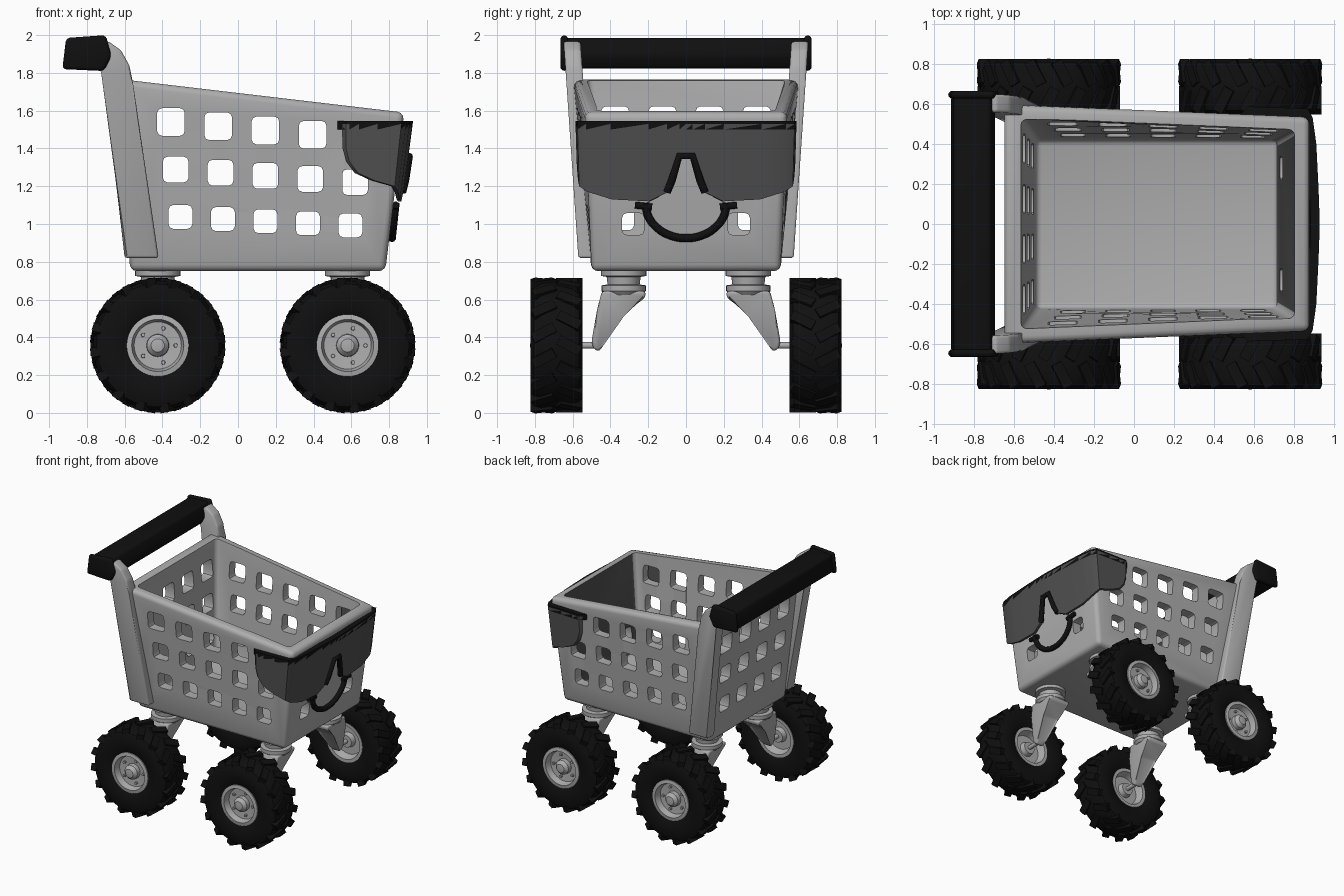
import bpy, bmesh
from math import radians, pi, cos, sin
from mathutils import Matrix, Vector

if "Cube" in bpy.data.objects:
    bpy.data.objects.remove(bpy.data.objects["Cube"])


def material(name, value):
    m = bpy.data.materials.new(name)
    m.use_nodes = True
    col = (value, value, value, 1)
    m.diffuse_color = col
    m.node_tree.nodes["Principled BSDF"].inputs["Base Color"].default_value = col
    return m


GREY = material("light grey plastic", 0.42)
LENS = material("dark grey lens", 0.08)
BLACK = material("black rubber", 0.005)


def select(ob):
    bpy.ops.object.select_all(action="DESELECT")
    ob.select_set(True)
    bpy.context.view_layer.objects.active = ob


def make(name, bm, mat, angle=35):
    bmesh.ops.recalc_face_normals(bm, faces=bm.faces[:])
    me = bpy.data.meshes.new(name)
    bm.to_mesh(me)
    bm.free()
    ob = bpy.data.objects.new(name, me)
    bpy.context.collection.objects.link(ob)
    me.materials.append(mat)
    select(ob)
    bpy.ops.object.shade_smooth_by_angle(angle=radians(angle))
    return ob


def add_loft(bm, rings):
    rows = [[bm.verts.new(p) for p in r] for r in rings]
    n = len(rows[0])
    for a, b in zip(rows, rows[1:]):
        for i in range(n):
            bm.faces.new((a[i], a[(i + 1) % n], b[(i + 1) % n], b[i]))
    bm.faces.new(rows[0])
    bm.faces.new(rows[-1])


def loft(name, rings, mat, bevel=0, segs=3):
    bm = bmesh.new()
    add_loft(bm, rings)
    if bevel:
        bmesh.ops.bevel(bm, geom=bm.edges[:], offset=bevel, segments=segs,
                        profile=0.5, affect="EDGES", clamp_overlap=True)
    return make(name, bm, mat)


def lathe(profile, steps=40):
    # profile of (radius, height), turned about z
    bm = bmesh.new()
    vs = [bm.verts.new((r, 0, h)) for r, h in profile]
    es = [bm.edges.new(p) for p in zip(vs, vs[1:])]
    bmesh.ops.spin(bm, geom=vs + es, cent=(0, 0, 0), axis=(0, 0, 1),
                   angle=2 * pi, steps=steps)
    bmesh.ops.remove_doubles(bm, verts=bm.verts[:], dist=0.0005)
    return bm


def tube(name, pts, radius, mat, smooth=True):
    cu = bpy.data.curves.new(name, "CURVE")
    cu.dimensions = "3D"
    cu.bevel_depth = radius
    cu.bevel_resolution = 3
    cu.use_fill_caps = True
    sp = cu.splines.new("BEZIER")
    sp.bezier_points.add(len(pts) - 1)
    for b, p in zip(sp.bezier_points, pts):
        b.co = p
        b.handle_left_type = b.handle_right_type = "AUTO" if smooth else "VECTOR"
    ob = bpy.data.objects.new(name, cu)
    bpy.context.collection.objects.link(ob)
    cu.materials.append(mat)
    select(ob)
    bpy.ops.object.convert(target="MESH")


def cutter(spots, to_point, a, b):
    # rounded square pegs; spots of (u, v, half size)
    bm = bmesh.new()
    for u, v, h in spots:
        ring = []
        for k in range(12):
            t = radians(90 * (k // 3) + 45 * (k % 3))
            c = radians(90 * (k // 3) + 45)
            s = (h - 0.025) * 2 ** 0.5
            ring.append((u + s * cos(c) + 0.025 * cos(t), v + s * sin(c) + 0.025 * sin(t)))
        add_loft(bm, [[to_point(p, q, d) for p, q in ring] for d in (a, b)])
    return make("hole_cutter", bm, GREY)


def subtract(ob, tool):
    mod = ob.modifiers.new("cut", "BOOLEAN")
    mod.operation, mod.solver, mod.object = "DIFFERENCE", "EXACT", tool
    select(ob)
    bpy.ops.object.modifier_apply(modifier=mod.name)
    bpy.data.objects.remove(tool)


def rect(xb, xf, yb, yf, zb, zf):
    return [(xb, -yb, zb), (xf, -yf, zf), (xf, yf, zf), (xb, yb, zb)]


# Basket: tapered tub, hollowed and pierced
basket = loft("basket", [rect(-0.57, 0.78, 0.5, 0.5, 0.75, 0.75),
                         rect(-0.65, 0.88, 0.6, 0.535, 1.77, 1.59)], GREY, 0.035)
subtract(basket, loft("cavity", [rect(-0.49, 0.715, 0.42, 0.42, 0.83, 0.83),
                                 rect(-0.58, 0.825, 0.545, 0.485, 1.95, 1.8)], GREY, 0.03))
side, back = [], []
for row in range(3):
    half = 0.073 - 0.005 * row
    for i in range(5):
        x = 0.145 + (i - 2) * (0.25 - 0.0125 * row)
        side.append((x, 1.495 - 0.24 * row - (0.09 - 0.02 * row) * (x - 0.145), half))
    for i in range(4):
        back.append(((i - 1.5) * (0.25 - 0.012 * row), 1.55 - 0.26 * row, half))
subtract(basket, cutter(side, lambda u, v, d: (u, d, v), -0.9, 0.9))
subtract(basket, cutter(back, lambda u, v, d: (d, u, v), -0.9, -0.3))
subtract(basket, cutter([(-0.28, 1, 0.058), (0.28, 1, 0.058)],
                        lambda u, v, d: (d, u, v), 0.6, 1))
# Dark inner face of the front wall
basket.data.materials.append(LENS)
for p in basket.data.polygons:
    c = p.center
    if p.normal.x < -0.8 and c.x > 0.68 and c.z > 0.85 and abs(c.y) < 0.4:
        p.material_index = 1
select(basket)
bpy.ops.object.shade_smooth_by_angle(angle=radians(35))

# Handle posts, leaning outward as they rise
POST = [(-0.6, 0.82), (-0.42, 0.82), (-0.555, 1.74), (-0.575, 1.84), (-0.62, 1.92),
        (-0.69, 1.97), (-0.77, 1.92), (-0.71, 1.8)]
GRIP = [(-0.93, 1.82), (-0.71, 1.81), (-0.67, 1.89), (-0.7, 2.0), (-0.91, 1.985)]
MID = Vector((-0.82, 1.9))


def grip(name, a, b, scale):
    pts = [MID + (Vector(p) - MID) * scale for p in GRIP]
    loft(name, [[(p.x, y, p.y) for p in pts] for y in (a, b)], BLACK, 0.02)


grip("handle_bar", -0.64, 0.64, 0.87)
for s, word in ((-1, "right"), (1, "left")):
    loft("handle_post_" + word,
         [[(x, s * (y + 0.068 * (z - 0.82)), z) for x, z in POST] for y in (0.48, 0.57)],
         GREY, 0.014)
    grip("handle_cap_" + word, s * 0.625, s * 0.665, 1)

# Casters and wheels
TIRE = [(0.155, -0.11), (0.19, -0.13), (0.28, -0.138), (0.325, -0.12), (0.343, -0.08)]
TIRE = TIRE + [(r, -h) for r, h in reversed(TIRE)] + TIRE[:1]
HUB = [(0, -0.1), (0.05, -0.1), (0.06, -0.06), (0.12, -0.06), (0.14, -0.12), (0.165, -0.12),
       (0.165, 0.125), (0.138, 0.13), (0.125, 0.08), (0.06, 0.075), (0.058, 0.11),
       (0.035, 0.135), (0, 0.14)]
SWIVEL = [(0, 0.77), (0.1, 0.77), (0.12, 0.75), (0.12, 0.725), (0.09, 0.72), (0.085, 0.68),
          (0.117, 0.675), (0.117, 0.645), (0.1, 0.625), (0, 0.625)]
ARM = [(0.215, 0.645), (0.445, 0.645), (0.47, 0.55), (0.5, 0.38), (0.49, 0.34), (0.46, 0.325),
       (0.435, 0.36), (0.34, 0.52), (0.215, 0.61)]
for end, cx in (("rear", -0.425), ("front", 0.58)):
    for s, word in ((-1, "right"), (1, "left")):
        tag = "_" + end + "_" + word
        place = Matrix.Translation((cx, s * 0.686, 0.357)) @ Matrix.Rotation(-s * pi / 2, 4, "X")
        # tire with two staggered rows of slanted lugs
        bm = lathe(TIRE, 48)
        for k in range(32):
            d = 1 if k % 2 else -1
            bmesh.ops.create_cube(bm, size=1, matrix=Matrix.Rotation(k * pi / 16, 4, "Z")
                                  @ Matrix.Translation((0.333, 0, d * 0.068))
                                  @ Matrix.Rotation(d * radians(28), 4, "X")
                                  @ Matrix.Diagonal((0.046, 0.055, 0.13, 1)))
        bm.transform(place)
        make("tire" + tag, bm, BLACK)
        # hub with small bolts
        bm = lathe(HUB)
        for k in range(5):
            bmesh.ops.create_cone(bm, cap_ends=True, segments=10, radius1=0.012, radius2=0.01,
                                  depth=0.03, matrix=Matrix.Rotation(k * pi * 0.4, 4, "Z")
                                  @ Matrix.Translation((0.095, 0, 0.08)))
        bm.transform(place)
        make("hub" + tag, bm, GREY)
        # swivel, fork arm and axle
        bm = lathe(SWIVEL, 32)
        bm.transform(Matrix.Translation((cx, s * 0.33, 0)))
        make("swivel" + tag, bm, GREY)
        loft("fork_arm" + tag,
             [[(cx + e * (0.035 + 0.2 * (z - 0.325)), s * y, z) for y, z in ARM]
              for e in (-1, 1)], GREY, 0.014)
        tube("axle" + tag, [(cx, s * 0.45, 0.357), (cx, s * 0.62, 0.357)], 0.018, GREY, False)

# Sunglasses: wrap-around path of (x, y, lower edge height)
PATH = [(0.925, 0, 1.37), (0.924, 0.035, 1.36), (0.922, 0.1, 1.17), (0.918, 0.2, 1.12),
        (0.908, 0.4, 1.13), (0.89, 0.53, 1.17), (0.865, 0.575, 1.2), (0.74, 0.58, 1.23),
        (0.64, 0.583, 1.27), (0.59, 0.585, 1.33), (0.572, 0.585, 1.4)]
PATH = [(x, -y, z) for x, y, z in reversed(PATH[1:])] + PATH
TOP = 1.53


def wrap(name, low, high, thick, mat):
    # a band following the path, leaning inward as it drops
    rings = []
    for x, y, z in PATH:
        ring = []
        for h, e in ((low(z), 0), (high, 0), (high, thick), (low(z), thick)):
            drop = TOP - h
            ring.append(((x - e) - 0.13 * drop * max(0, (x - 0.6) / 0.32),
                         y * (1 - e * 1.6) * (1 - 0.05 * drop), h))
        rings.append(ring)
    return loft(name, rings, mat)


wrap("lens_shield", lambda z: z, TOP, 0.018, LENS)
wrap("brow_frame", lambda z: 1.5, 1.545, 0.045, BLACK)
tube("nose_frame", [(0.87, -0.1, 1.17), (0.885, -0.075, 1.23), (0.905, -0.035, 1.36),
                    (0.905, 0.035, 1.36), (0.885, 0.075, 1.23), (0.87, 0.1, 1.17)],
     0.021, BLACK, False)

# Smile with short cheek ticks
tube("smile", [(0.815 + 0.02 * (1 - sin(t)), 0.215 * cos(t), 1.11 - 0.185 * sin(t))
               for t in [pi * k / 8 for k in range(9)]], 0.021, BLACK)
for s, word in ((-1, "right"), (1, "left")):
    tube("smile_tick_" + word, [(0.835, s * 0.18, 1.09), (0.835, s * 0.27, 1.1)],
         0.019, BLACK, False)
